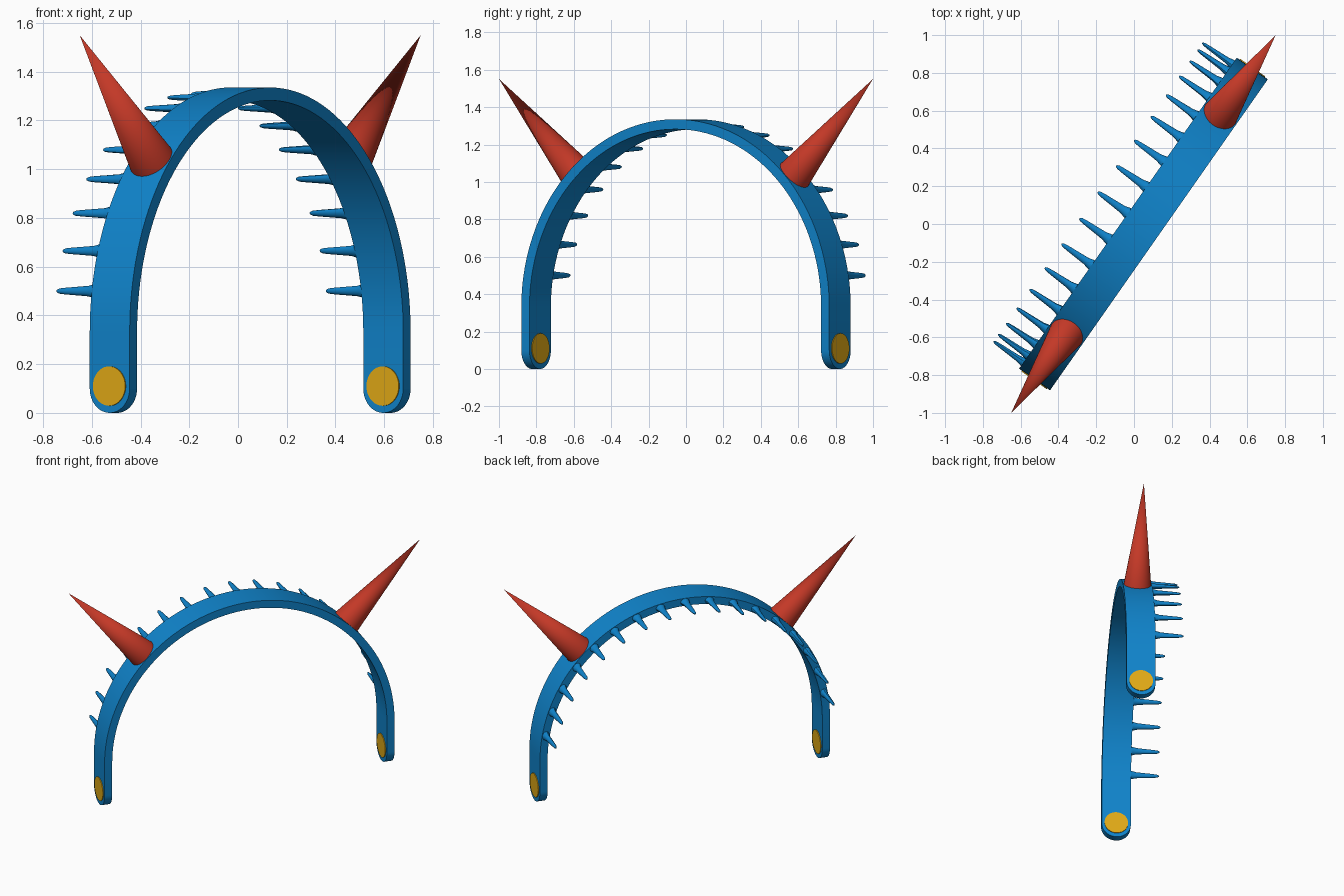
import bpy, bmesh, math
from mathutils import Matrix, Vector

if "Cube" in bpy.data.objects:
    bpy.data.objects.remove(bpy.data.objects["Cube"])

# Overall placement: the band plane is turned about z
PLACE = Matrix.Translation((0.05, 0, 0)) @ Matrix.Rotation(math.radians(55), 4, 'Z')
CZ, R_OUT, R_IN, HALF_W = 0.33, 1.005, 0.952, 0.1


def material(name, rgb):
    m = bpy.data.materials.new(name)
    m.diffuse_color = (*rgb, 1)
    m.use_nodes = True
    m.node_tree.nodes["Principled BSDF"].inputs["Base Color"].default_value = m.diffuse_color
    return m


BLUE = material("blue plastic", (0.005, 0.23, 0.6))
RED = material("red horn", (0.55, 0.04, 0.02))
GOLD = material("gold dot", (0.75, 0.4, 0.008))


def finish(name, bm, mat):
    bmesh.ops.remove_doubles(bm, verts=bm.verts, dist=1e-5)
    bmesh.ops.recalc_face_normals(bm, faces=bm.faces)
    mesh = bpy.data.meshes.new(name)
    bm.to_mesh(mesh)
    bm.free()
    mesh.materials.append(mat)
    ob = bpy.data.objects.new(name, mesh)
    bpy.context.collection.objects.link(ob)
    ob.matrix_world = PLACE
    bpy.ops.object.select_all(action='DESELECT')
    ob.select_set(True)
    bpy.context.view_layer.objects.active = ob
    bpy.ops.object.shade_smooth_by_angle(angle=math.radians(35))
    return ob


def loft(bm, rings):
    loops = [[bm.verts.new(p) for p in ring] for ring in rings]
    n = len(loops[0])
    for a, b in zip(loops, loops[1:]):
        for i in range(n):
            j = (i + 1) % n
            bm.faces.new((a[i], a[j], b[j], b[i]))
    bm.faces.new(loops[0])
    bm.faces.new(loops[-1])


# Band: half-circle arch, straight legs, rounded leg ends
stations = []                                  # (direction x, direction z, base z, half width)
for i in range(12):
    a = math.radians(89.5 * (1 - i / 12))
    stations.append((-1, 0, HALF_W * (1 - math.sin(a)), HALF_W * math.cos(a)))
stations.append((-1, 0, HALF_W, HALF_W))
for i in range(73):
    t = math.pi * (1 - i / 72)
    stations.append((math.cos(t), math.sin(t), CZ, HALF_W))
stations += [(1, 0, z, w) for _, _, z, w in reversed(stations[:13])]
bm = bmesh.new()
loft(bm, [[(dx * r, s * w, z + dz * r) for r, s in
           ((R_OUT, -1), (R_OUT, 1), (R_IN, 1), (R_IN, -1))]
          for dx, dz, z, w in stations])
finish("band", bm, BLUE)

# Comb teeth: flared pegs with rounded tips every ten degrees along one edge
PEG = ((-0.01, 0.034), (0.012, 0.028), (0.035, 0.022), (0.09, 0.018), (0.15, 0.014),
       (0.18, 0.011), (0.192, 0.006), (0.195, 0.001))
bm = bmesh.new()
for k in range(-8, 9):
    a = math.radians(10 * k)
    radial = Vector((math.sin(a), 0, math.cos(a)))
    tangent = Vector((math.cos(a), 0, -math.sin(a)))
    centre = Vector((0, HALF_W, CZ)) + radial * (R_OUT + R_IN) / 2
    loft(bm, [[centre + Vector((0, y, 0))
               + tangent * r * math.cos(j * math.pi / 6)
               + radial * 0.78 * r * math.sin(j * math.pi / 6) for j in range(12)]
              for y, r in PEG])
finish("comb_teeth", bm, BLUE)

for side, label in ((-1, "left"), (1, "right")):
    # Horn: pointed cone set radially at forty-five degrees
    bm = bmesh.new()
    base, tip = 0.967, 1.725
    bmesh.ops.create_cone(
        bm, cap_ends=True, segments=48, radius1=0.099, radius2=0.0, depth=tip - base,
        matrix=Matrix.Translation((0, 0, CZ)) @ Matrix.Rotation(side * math.pi / 4, 4, 'Y')
        @ Matrix.Translation((0, 0, (base + tip) / 2)))
    finish(label + "_horn", bm, RED)

    # Dot: thin plug showing on both faces of the leg end
    bm = bmesh.new()
    bmesh.ops.create_cone(
        bm, cap_ends=True, segments=40, radius1=0.081, radius2=0.081,
        depth=R_OUT - R_IN + 0.01,
        matrix=Matrix.Translation((side * (R_OUT + R_IN) / 2, 0, 0.11))
        @ Matrix.Rotation(math.pi / 2, 4, 'Y'))
    finish(label + "_dot", bm, GOLD)
